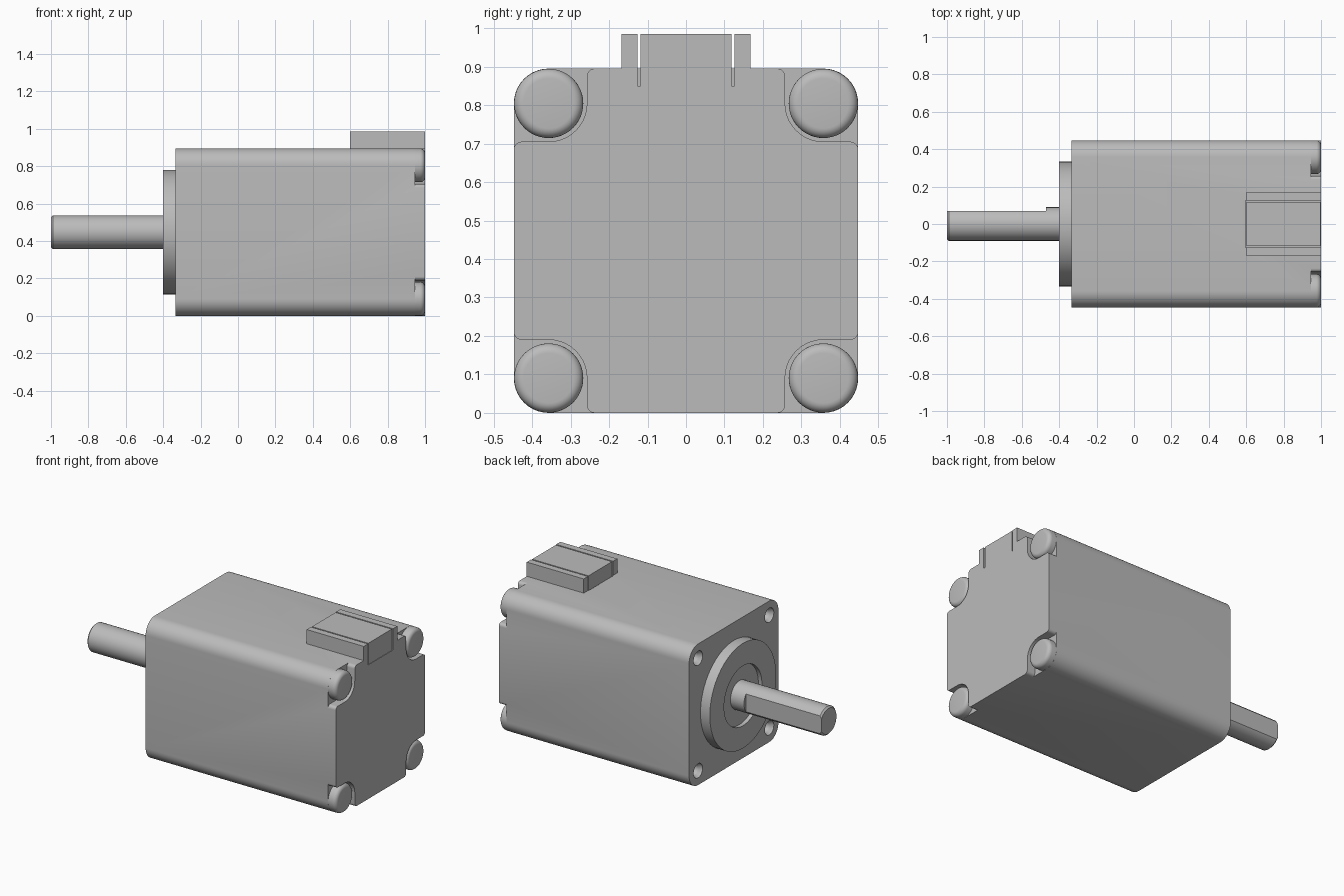
import bpy
import bmesh
from math import cos, sin, pi, radians

if "Cube" in bpy.data.objects:
    bpy.data.objects.remove(bpy.data.objects["Cube"], do_unlink=True)

MID = 0.4475   # height of the motor axis, also half the body width
BOLT = 0.357   # bolt offset from the axis
REAR = 1.0

grey = bpy.data.materials.new("plain grey")
grey.use_nodes = True
colour = (0.5, 0.5, 0.5, 1)
grey.diffuse_color = colour
grey.node_tree.nodes["Principled BSDF"].inputs["Base Color"].default_value = colour


def finish(name, bm):
    bmesh.ops.recalc_face_normals(bm, faces=bm.faces)
    mesh = bpy.data.meshes.new(name)
    bm.to_mesh(mesh)
    bm.free()
    mesh.materials.append(grey)
    obj = bpy.data.objects.new(name, mesh)
    bpy.context.collection.objects.link(obj)
    return obj


def arc(cy, cz, r, start, end, steps=10):
    angles = [radians(start + (end - start) * i / steps) for i in range(steps + 1)]
    return [(cy + r * cos(a), cz + r * sin(a)) for a in angles]


def prism(name, outline, x0, x1):
    """Extrude a (y, height above axis) outline along x."""
    bm = bmesh.new()
    face = bm.faces.new([bm.verts.new((x0, y, MID + z)) for y, z in outline])
    made = bmesh.ops.extrude_face_region(bm, geom=[face])["geom"]
    verts = [v for v in made if isinstance(v, bmesh.types.BMVert)]
    bmesh.ops.translate(bm, verts=verts, vec=(x1 - x0, 0, 0))
    return finish(name, bm)


def box(name, x0, x1, y0, y1, z0, z1):
    outline = [(y0, z0 - MID), (y1, z0 - MID), (y1, z1 - MID), (y0, z1 - MID)]
    return prism(name, outline, x0, x1)


def lathe(name, profile, cy=0, cz=0, steps=48):
    """Spin an (x, radius) profile around a line parallel to x."""
    bm = bmesh.new()
    verts = [bm.verts.new((x, cy + r, MID + cz)) for x, r in profile]
    edges = [bm.edges.new(pair) for pair in zip(verts, verts[1:])]
    bmesh.ops.spin(bm, geom=verts + edges, cent=(0, cy, MID + cz), axis=(1, 0, 0),
                   angle=2 * pi, steps=steps)
    bmesh.ops.remove_doubles(bm, verts=bm.verts, dist=0.0001)
    return finish(name, bm)


def cut(target, cutter):
    cutter.hide_render = True
    mod = target.modifiers.new("cut", "BOOLEAN")
    mod.operation = "DIFFERENCE"
    mod.solver = "EXACT"
    mod.object = cutter
    bpy.context.view_layer.objects.active = target
    bpy.ops.object.modifier_apply(modifier=mod.name)
    bpy.data.objects.remove(cutter, do_unlink=True)


corners = [(sy, sz) for sy in (1, -1) for sz in (1, -1)]

# Body with rounded long edges
outline = []
for sy, sz, start in ((1, 1, 0), (-1, 1, 90), (-1, -1, 180), (1, -1, 270)):
    outline += arc(sy * BOLT, sz * BOLT, MID - BOLT, start, start + 90)
body = prism("motor_body", outline, -0.335, REAR)

# Rear corner notches and front screw holes
inner, fillet, far = 0.2575, 0.02, 0.47
notch = ([(inner - fillet, far)]
         + arc(inner - fillet, MID - fillet, fillet, 90, 0, 5)
         + arc(BOLT, BOLT, BOLT - inner, 180, 270)
         + arc(MID - fillet, inner - fillet, fillet, 90, 0, 5)
         + [(far, inner - fillet), (far, far)])
for sy, sz in corners:
    cut(body, prism("notch_cutter", [(sy * y, sz * z) for y, z in notch], 0.945, 1.1))
    cut(body, lathe("hole_cutter", [(-0.4, 0), (-0.4, 0.045), (-0.325, 0.045), (-0.31, 0.035),
                                    (-0.25, 0.035), (-0.25, 0)], sy * BOLT, sz * BOLT, 24))

# Socket for the connector
cut(body, box("socket_cutter", 0.597, 1.1, -0.126, 0.126, 0.85, 1.1))

# Bolt heads with rounded rims
parts = [body]
for sy, sz in corners:
    rim = [(REAR - 0.025 + dx, 0.065 + dr) for dr, dx in arc(0, 0, 0.025, 0, 90, 6)]
    name = "bolt_head_" + ("left" if sy < 0 else "right") + ("_top" if sz > 0 else "_bottom")
    parts.append(lathe(name, [(0.94, 0), (0.94, 0.09)] + rim + [(REAR, 0)],
                       sy * BOLT, sz * BOLT))

# Front pilot ring with recessed centre
parts.append(lathe("pilot_ring", [(-0.33, 0), (-0.33, 0.333), (-0.4, 0.333), (-0.4, 0.19),
                                  (-0.375, 0.19), (-0.375, 0)], steps=64))

# Shaft with a flat on one side
shaft = lathe("shaft", [(-1, 0), (-1, 0.08), (-0.99, 0.09), (-0.36, 0.09), (-0.36, 0)])
cut(shaft, box("flat_cutter", -1.1, -0.47, 0.07, 0.2, 0.2, 0.7))
parts.append(shaft)

# Connector block between two side walls
parts.append(box("connector_block", 0.602, 0.997, -0.118, 0.118, 0.845, 0.985))
for side, name in ((1, "connector_wall_right"), (-1, "connector_wall_left")):
    y0, y1 = sorted((side * 0.126, side * 0.168))
    parts.append(box(name, 0.6, REAR, y0, y1, 0.89, 0.985))

# Smooth curved faces, keep edges crisp
bpy.ops.object.select_all(action="DESELECT")
for part in parts:
    part.select_set(True)
bpy.context.view_layer.objects.active = body
bpy.ops.object.shade_smooth_by_angle(angle=radians(30))
